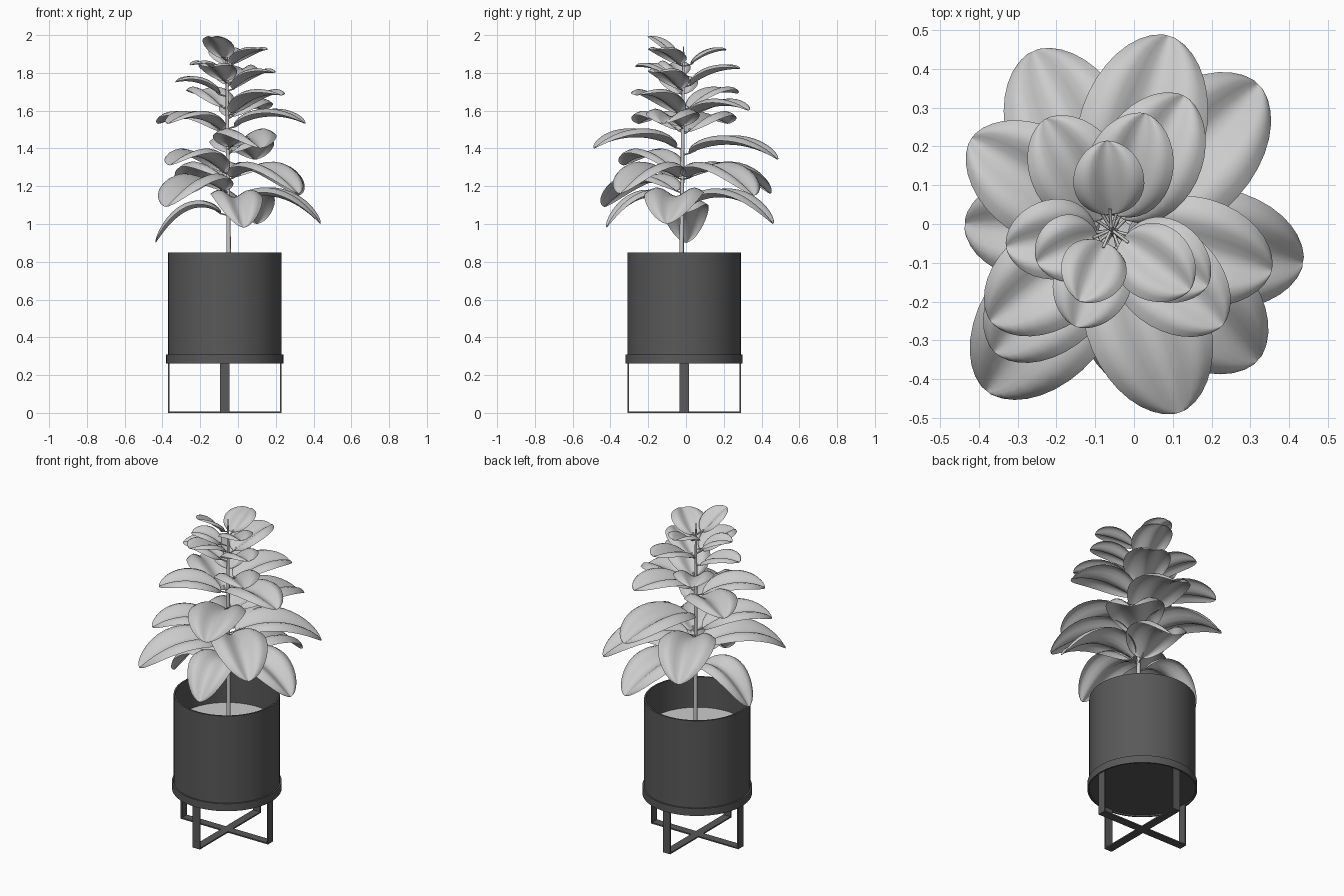
import bpy, bmesh, math
from mathutils import Vector

if "Cube" in bpy.data.objects:
    bpy.data.objects.remove(bpy.data.objects["Cube"])

CX, CY = -0.07, -0.01          # pot axis


def material(name, rgb):
    m = bpy.data.materials.new(name)
    m.diffuse_color = (*rgb, 1)
    m.use_nodes = True
    m.node_tree.nodes["Principled BSDF"].inputs["Base Color"].default_value = m.diffuse_color
    return m


dark = material("dark_metal", (0.1, 0.1, 0.1))


def make(name, bm, mat=None, smooth=30):
    bmesh.ops.remove_doubles(bm, verts=bm.verts, dist=1e-5)
    me = bpy.data.meshes.new(name)
    bm.to_mesh(me)
    bm.free()
    ob = bpy.data.objects.new(name, me)
    bpy.context.collection.objects.link(ob)
    if mat:
        me.materials.append(mat)
    if smooth:
        bpy.ops.object.select_all(action='DESELECT')
        ob.select_set(True)
        bpy.context.view_layer.objects.active = ob
        bpy.ops.object.shade_smooth_by_angle(angle=math.radians(smooth))
    return ob


def lathe(name, profile, mat=None, closed=False, steps=64):
    bm = bmesh.new()
    vs = [bm.verts.new((CX + r, CY, z)) for r, z in profile]
    pairs = list(zip(vs, vs[1:])) + ([(vs[-1], vs[0])] if closed else [])
    edges = [bm.edges.new(p) for p in pairs]
    bmesh.ops.spin(bm, geom=vs + edges, cent=(CX, CY, 0), axis=(0, 0, 1),
                   angle=math.tau, steps=steps)
    bmesh.ops.remove_doubles(bm, verts=bm.verts, dist=1e-5)
    bmesh.ops.recalc_face_normals(bm, faces=bm.faces)
    return make(name, bm, mat)


def box(name, centre, size, mat):
    bm = bmesh.new()
    bmesh.ops.create_cube(bm, size=1)
    for v in bm.verts:
        v.co = Vector([c + a * s for c, a, s in zip(centre, v.co, size)])
    return make(name, bm, mat, smooth=0)


def tube(name, points, radius):
    cu = bpy.data.curves.new(name, 'CURVE')
    cu.dimensions = '3D'
    cu.bevel_depth = radius
    cu.bevel_resolution = 2
    cu.use_fill_caps = True
    sp = cu.splines.new('POLY')
    sp.points.add(len(points) - 1)
    for p, co in zip(sp.points, points):
        p.co = (*co[:3], 1)
        p.radius = co[3] if len(co) > 3 else 1
    ob = bpy.data.objects.new(name, cu)
    bpy.context.collection.objects.link(ob)


# Pot, soil and the hoop of the stand
lathe("pot", [(0, .27), (.30, .27), (.30, .85), (.29, .85), (.29, .64)], dark)
lathe("soil", [(0, .66), (.29, .66)])
lathe("stand_hoop", [(.301, .262), (.31, .262), (.31, .308), (.301, .308)],
      dark, closed=True)

# Flat-bar legs and crossed base bars
for i, (dx, dy) in enumerate(((1, 0), (-1, 0), (0, 1), (0, -1))):
    size = (.008, .05, .30) if dx else (.05, .008, .30)
    box(f"stand_leg_{i}", (CX + dx * .297, CY + dy * .297, .15), size, dark)
box("base_bar_x", (CX, CY, .004), (.60, .05, .008), dark)
box("base_bar_y", (CX, CY, .004), (.05, .60, .008), dark)


# Stem
def stem_at(z):
    k = (z - .66) / 1.28
    return Vector((-.047 - .013 * k, -.025 + .012 * k, z))


tube("stem", [(*stem_at(z), r) for z, r in
              ((.65, 1.1), (1.1, 1), (1.5, .85), (1.85, .6), (1.94, .25))], .011)


# Leaves: arched blade with a soft valley at the midrib and two rounded lobes
def leaf(name, tip, base_z, nu=18, nv=6):
    tip = Vector(tip)
    root = stem_at(base_z - .015)
    out = Vector((tip.x - root.x, tip.y - root.y, 0))
    length = out.length
    out.normalize()
    base = root + out * .04 + Vector((0, 0, .01))
    arch = .16 - .155 * (tip.z - 1.1)
    ctrl = (base + tip) / 2 + Vector((0, 0, arch))
    half = (.07 + .49 * length) / 2
    side = Vector((-out.y, out.x, 0))
    bm = bmesh.new()
    rows = []
    for i in range(nu + 1):
        t = .5 - .5 * math.cos(math.pi * i / nu)
        p = base * (1 - t) ** 2 + ctrl * 2 * t * (1 - t) + tip * t * t
        d = ((ctrl - base) * (1 - t) + (tip - ctrl) * t).normalized()
        up = d.cross(side)
        w = half * max(t, 0) ** .5 * max(1 - t, 0) ** .57 / .475
        row = []
        for j in range(-nv, nv + 1):
            s = abs(j) / nv
            lift = .15 * w * (1 - math.cos(math.pi * s / .65))
            row.append(bm.verts.new(p + side * (w * j / nv) + up * lift))
        rows.append(row)
    for a, b in zip(rows, rows[1:]):
        for j in range(2 * nv):
            bm.faces.new((a[j], b[j], b[j + 1], a[j + 1]))
    bmesh.ops.dissolve_degenerate(bm, dist=1e-5, edges=bm.edges)
    bmesh.ops.recalc_face_normals(bm, faces=bm.faces)
    make(name, bm, smooth=70)
    tube(name + "_stalk", [root, base, base.lerp(ctrl, .15)], .004)


# tip x, y, z and height where the blade starts
LEAVES = [
    (.435, -.10, 1.00, 1.11), (-.435, .00, .90, 1.06),
    (.03, -.42, .98, 1.11), (.10, .46, 1.00, 1.10),
    (-.38, -.43, 1.09, 1.18), (.32, .36, 1.15, 1.25),
    (-.26, .445, 1.16, 1.25), (.32, -.35, 1.16, 1.25),
    (-.36, -.33, 1.31, 1.28), (.09, .485, 1.34, 1.38),
    (.12, -.485, 1.40, 1.41), (-.42, .22, 1.53, 1.49),
    (-.37, -.25, 1.53, 1.50), (.355, -.12, 1.53, 1.52),
    (.13, .33, 1.60, 1.57), (.23, -.26, 1.68, 1.59),
    (-.23, .27, 1.69, 1.62), (-.33, -.06, 1.75, 1.69),
    (.19, -.16, 1.80, 1.72), (.03, .285, 1.82, 1.74),
    (-.15, -.265, 1.83, 1.76), (-.25, -.10, 1.84, 1.79),
    (-.07, .215, 1.92, 1.85), (.145, -.17, 1.92, 1.85),
    (-.14, -.20, 1.99, 1.88),
]
for n, (x, y, z, bz) in enumerate(LEAVES):
    leaf(f"leaf_{n:02d}", (x, y, z), bz)
